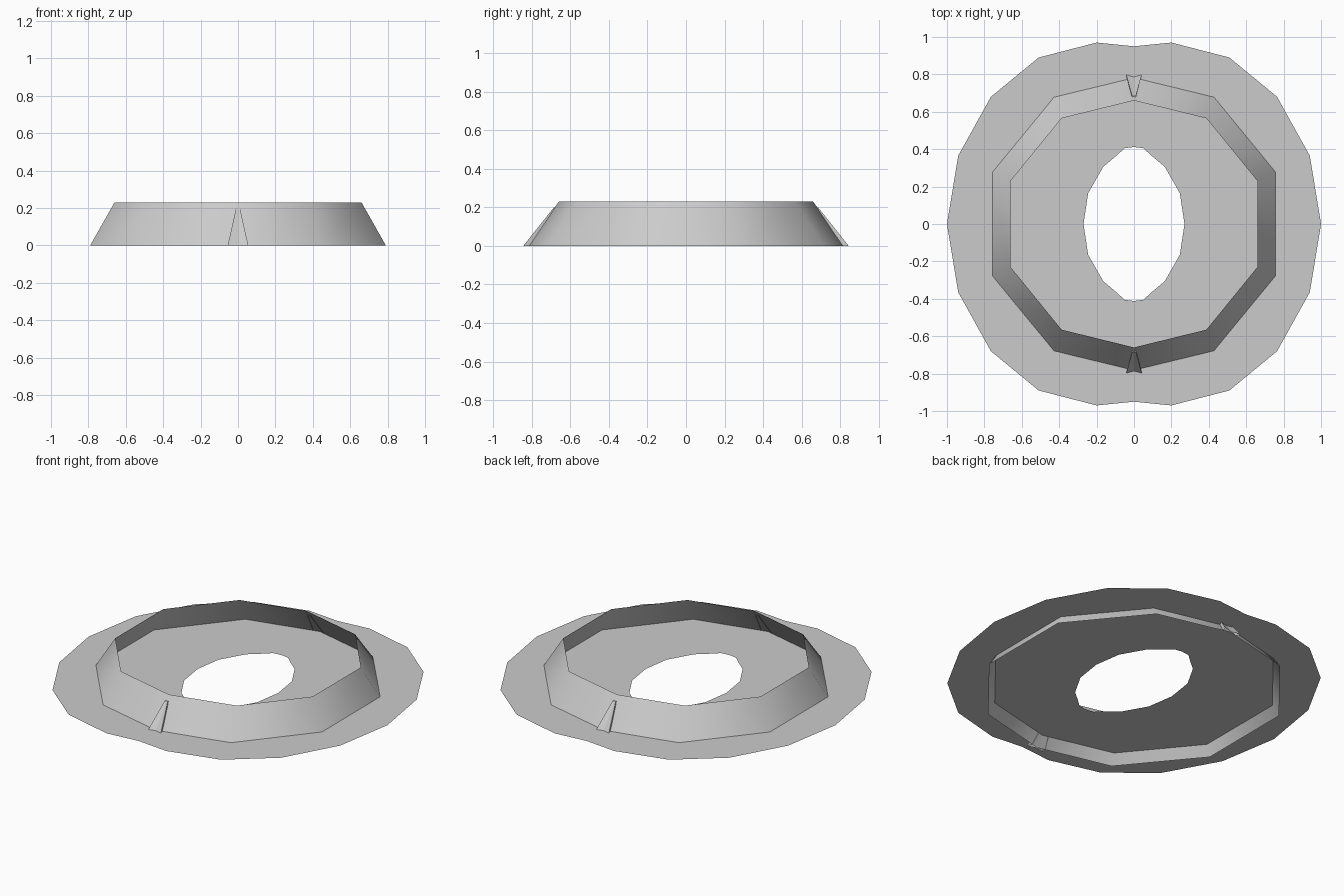
import bpy, math

cube = bpy.data.objects.get("Cube")
if cube:
    bpy.data.objects.remove(cube, do_unlink=True)

gray = bpy.data.materials.new("plain gray")
gray.use_nodes = True
gray.diffuse_color = (0.6, 0.6, 0.6, 1)
gray.node_tree.nodes["Principled BSDF"].inputs["Base Color"].default_value = (0.6, 0.6, 0.6, 1)

PLATE_Z, TOP_Z = 0.06, 0.23


def make(name, verts, faces, smooth=False):
    mesh = bpy.data.meshes.new(name)
    mesh.from_pydata(verts, [], faces)
    mesh.materials.append(gray)
    obj = bpy.data.objects.new(name, mesh)
    bpy.context.collection.objects.link(obj)
    if smooth:
        bpy.ops.object.select_all(action='DESELECT')
        obj.select_set(True)
        bpy.context.view_layer.objects.active = obj
        bpy.ops.object.shade_smooth_by_angle(angle=math.radians(60))
    return obj


def loop(quarter, z):
    """Mirror a quarter outline, running from +x to +y, into a closed loop."""
    half = quarter + [(-x, y) for x, y in reversed(quarter) if x > 0]
    full = half + [(x, -y) for x, y in reversed(half) if y > 0]
    return [(x, y, z) for x, y in full]


def ring(name, first, second, smooth=False):
    n = len(first)
    faces = [(i, (i + 1) % n, n + (i + 1) % n, n + i) for i in range(n)]
    return make(name, first + second, faces, smooth)


# Flat sheet with an oval opening
outer = loop([(1, 0), (0.94, 0.365), (0.765, 0.68), (0.51, 0.89), (0.2, 0.97), (0, 0.95)], PLATE_Z)
hole = loop([(0.27, 0), (0.245, 0.165), (0.165, 0.305), (0.1, 0.36), (0.05, 0.405), (0, 0.412)], PLATE_Z)
ring("flat_sheet", outer, hole)

# Flared ten-sided collar passing through the sheet
bottom = loop([(0.79, 0.295), (0.442, 0.718), (0, 0.825)], 0)
top = loop([(0.66, 0.23), (0.387, 0.565), (0, 0.66)], TOP_Z)
ring("flared_collar", bottom, top, True)

# Tapered grooved ribs on the front and back seams
for name, s in (("front_rib", -1), ("back_rib", 1)):
    low = [(-0.045, 0.81), (-0.055, 0.845), (0, 0.83), (0.055, 0.845), (0.045, 0.81)]
    high = [(-0.01, 0.675), (-0.01, 0.686), (0, 0.684), (0.01, 0.686), (0.01, 0.675)]
    verts = [(-s * x, s * y, 0) for x, y in low] + [(-s * x, s * y, 0.2) for x, y in high]
    faces = [(i, i + 1, i + 6, i + 5) for i in range(4)] + [(5, 6, 7, 8, 9)]
    make(name, verts, faces)
